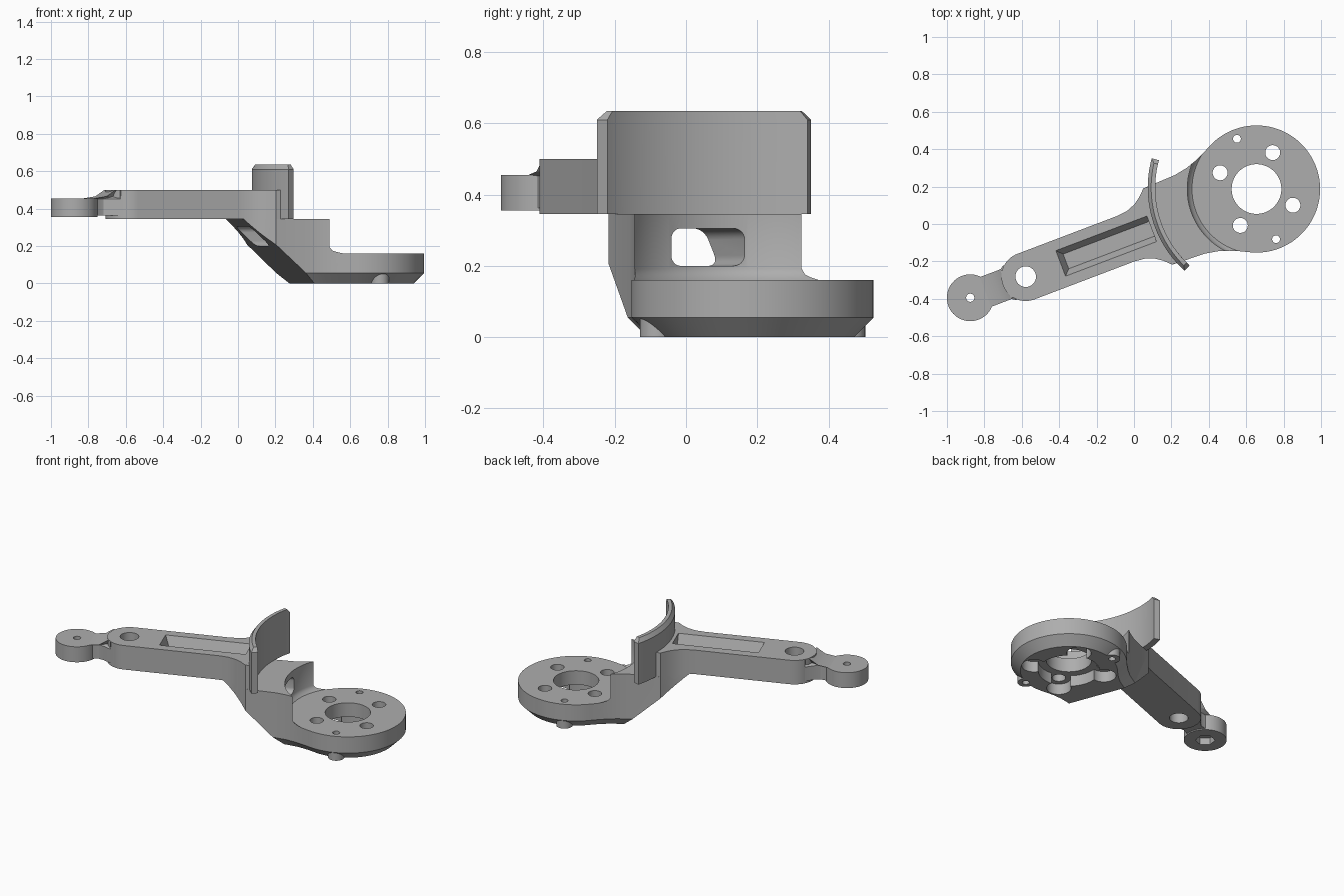
import bpy, bmesh, math
from mathutils import Matrix

if "Cube" in bpy.data.objects:
    bpy.data.objects.remove(bpy.data.objects["Cube"])

grey = bpy.data.materials.new("plain grey")
grey.use_nodes = True
grey.diffuse_color = (0.42, 0.42, 0.42, 1)
grey.node_tree.nodes["Principled BSDF"].inputs["Base Color"].default_value = (0.42, 0.42, 0.42, 1)

# Parts are built along the bracket axis, with the disc centre as the origin
PLACE = Matrix.Translation((0.655, 0.187, 0)) @ Matrix.Rotation(math.radians(20.8), 4, "Z")


def arc(cx, cy, r, a0, a1, n=32):
    angles = [math.radians(a0 + (a1 - a0) * i / n) for i in range(n + 1)]
    return [(cx + r * math.cos(a), cy + r * math.sin(a)) for a in angles]


def circle(cx, cy, r, n=64):
    return arc(cx, cy, r, 0, 360, n)[:-1]


def ring(points, z, scale=1):
    return [(x * scale, y * scale, z) for x, y in points]


def mirror(points):
    return [(x, -y) for x, y in reversed(points)]


def loft(name, rings):
    bm = bmesh.new()
    rows = [[bm.verts.new(p) for p in r] for r in rings]
    n = len(rows[0])
    for low, high in zip(rows, rows[1:]):
        for i in range(n):
            j = (i + 1) % n
            bm.faces.new((low[i], low[j], high[j], high[i]))
    bm.faces.new(rows[0][::-1])
    bm.faces.new(rows[-1])
    bmesh.ops.recalc_face_normals(bm, faces=bm.faces)
    mesh = bpy.data.meshes.new(name)
    bm.to_mesh(mesh)
    bm.free()
    mesh.materials.append(grey)
    ob = bpy.data.objects.new(name, mesh)
    bpy.context.collection.objects.link(ob)
    ob.matrix_world = PLACE
    return ob


def prism(name, points, z0, z1):
    return loft(name, [ring(points, z0), ring(points, z1)])


def combine(ob, tool, operation="DIFFERENCE"):
    bpy.context.view_layer.update()
    mod = ob.modifiers.new("combine", "BOOLEAN")
    mod.operation, mod.solver, mod.object = operation, "EXACT", tool
    bpy.ops.object.select_all(action="DESELECT")
    bpy.context.view_layer.objects.active = ob
    ob.select_set(True)
    bpy.ops.object.modifier_apply(modifier=mod.name)
    bpy.data.objects.remove(tool)


def drill(ob, x, y, r, z0, z1, n=32):
    combine(ob, prism("drill", circle(x, y, r, n), z0, z1))


def finish(ob):
    bpy.ops.object.select_all(action="DESELECT")
    bpy.context.view_layer.objects.active = ob
    ob.select_set(True)
    bpy.ops.object.shade_smooth_by_angle(angle=math.radians(30))


flare = [(-0.75, 0.13), (-0.69, 0.136), (-0.64, 0.155), (-0.6, 0.183), (-0.565, 0.218)]

# Disc and neck in one block, chamfered below
side = flare + [(-0.38, 0.225), (-0.31, 0.238), (-0.25, 0.258), (-0.2, 0.28)]
outline = side + arc(0, 0, 0.34, 118, -118, 80) + mirror(side)
mount = loft("disc_mount", [ring(outline, 0, 0.838), ring(outline, 0.055), ring(outline, 0.345)])

# Sloping underside of the neck
slope = [(-0.324, -0.01), (-0.731, 0.355), (-1.2, 0.355), (-1.2, -0.01)]
combine(mount, loft("slope_cutter", [[(x, y, z) for x, z in slope] for y in (-0.5, 0.5)]))

# Round clearance above the disc, with a filleted foot
foot = [(0.345, 0.16), (0.351, 0.165), (0.363, 0.176), (0.37, 0.192), (0.37, 0.4)]
combine(mount, loft("clearance_cutter", [ring(circle(0, 0, r, 96), z) for r, z in foot]))

# Cable tunnel through the neck
tunnel = []
for cy, cz, a in ((0.08, 0.275, 0), (-0.08, 0.275, 90), (-0.08, 0.23, 180), (0.08, 0.23, 270)):
    tunnel += arc(cy, cz, 0.03, a, a + 90, 6)
combine(mount, loft("tunnel_cutter", [[(x, y, z) for y, z in tunnel] for x in (-0.9, -0.3)]))

# Bosses, lobed recess underneath, and the bolt pattern
bosses = [arc(0, 0, 0.288, a, a, 1)[0] for a in (90.5, 270.5)]
screws = [arc(0, 0, 0.213, a, a, 1)[0] for a in (45 - 10.5 + 90 * k for k in range(4))]
bosses = [arc(0, 0, 0.288, a - 20.8, a - 20.8, 1)[0] for a in (111.3, 291.3)]
screws = [arc(0, 0, 0.213, 66 - 20.8 + 90 * k, 0, 1)[0] for k in range(4)]
for x, y in bosses:
    combine(mount, prism("boss", circle(x, y, 0.048, 32), 0, 0.1), "UNION")
drill(mount, 0, 0, 0.18, -0.02, 0.07, 64)
for x, y in screws:
    drill(mount, x, y, 0.072, -0.02, 0.07)
    drill(mount, x, y, 0.04, -0.05, 0.3)
for x, y in bosses:
    drill(mount, x, y, 0.021, -0.05, 0.3, 24)
drill(mount, 0, 0, 0.133, -0.05, 0.3, 64)
finish(mount)


# Curved upright shield with chamfered top edge
def shield_outline(r, trim):
    return arc(0.02, 0, r, 144 + trim, 207 - trim, 40) + arc(0.02, 0, 0.56, 207 - trim, 144 + trim, 40)


finish(loft("curved_shield", [ring(shield_outline(0.6, 0), 0.345), ring(shield_outline(0.6, 0), 0.61),
                              ring(shield_outline(0.582, 2.2), 0.635)]))

# Arm with rounded end, flared root, long tapered pocket and hole
arm_outline = (arc(-1.32, 0, 0.13, 90, 270, 40) + [(x, -y) for x, y in flare]
               + arc(0.02, 0, 0.58, 202, 158, 20) + flare[::-1])
arm = prism("arm", arm_outline, 0.345, 0.5)
drill(arm, -1.32, 0, 0.055, 0.2, 0.7, 48)


def slot(x0, x1, w):
    return [(x0, -w), (x1, -w), (x1, w), (x0, w)]


combine(arm, loft("pocket_cutter", [ring(slot(-1.09, -0.6, 0.042), 0.43),
                                    ring(slot(-1.12, -0.6, 0.073), 0.5),
                                    ring(slot(-1.12, -0.6, 0.073), 0.55)]))
finish(arm)


# Waisted link rising into the arm end
def waist(shift, squeeze):
    half = [(-1.57 + shift, 0.085), (-1.53 + shift * 0.9, 0.063), (-1.49 + shift * 0.7, 0.056),
            (-1.455 + shift * 0.5, 0.07), (-1.41, 0.1)]
    half = [(x, y * squeeze) for x, y in half]
    return half + mirror(half)


link = loft("link", [ring(waist(0, 1), 0.362), ring(waist(0, 1), 0.452),
                     ring(waist(0.085, 1), 0.465), ring(waist(0.135, 1), 0.498)])
finish(link)

# End eye with a small hole and a hexagonal nut seat underneath
eye = prism("end_eye", circle(-1.637, 0, 0.125), 0.355, 0.455)
drill(eye, -1.637, 0, 0.058, 0.3, 0.4, 6)
drill(eye, -1.637, 0, 0.022, 0.3, 0.6, 24)
finish(eye)
